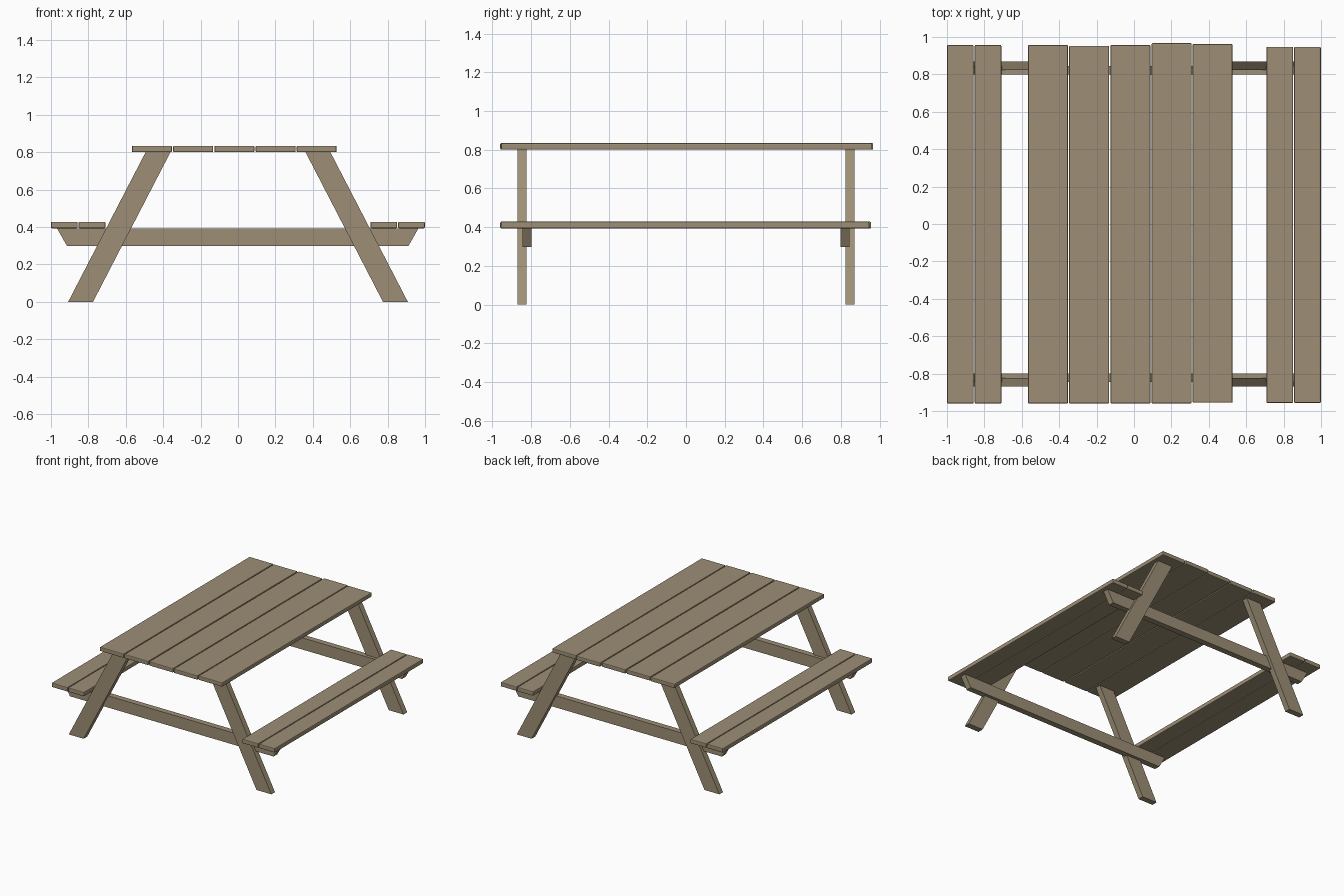
import bpy, bmesh

if "Cube" in bpy.data.objects:
    bpy.data.objects.remove(bpy.data.objects["Cube"])

wood = bpy.data.materials.new("weathered wood")
wood.diffuse_color = (0.34, 0.275, 0.18, 1)
wood.use_nodes = True
wood.node_tree.nodes["Principled BSDF"].inputs["Base Color"].default_value = wood.diffuse_color


def extrude_profile(name, profile, y0, y1, bevel=0.0):
    """Extrude an x/z outline along y, with optional chamfered edges."""
    bm = bmesh.new()
    face = bm.faces.new([bm.verts.new((x, y0, z)) for x, z in profile])
    ext = bmesh.ops.extrude_face_region(bm, geom=[face])
    new = [g for g in ext["geom"] if isinstance(g, bmesh.types.BMVert)]
    bmesh.ops.translate(bm, verts=new, vec=(0, y1 - y0, 0))
    if bevel:
        bmesh.ops.bevel(bm, geom=bm.edges[:], offset=bevel, segments=2,
                        profile=0.5, affect='EDGES')
    bmesh.ops.recalc_face_normals(bm, faces=bm.faces[:])
    mesh = bpy.data.meshes.new(name)
    bm.to_mesh(mesh)
    bm.free()
    mesh.materials.append(wood)
    obj = bpy.data.objects.new(name, mesh)
    bpy.context.collection.objects.link(obj)
    return obj


def plank(name, x0, x1, y0, y1, z0, z1):
    extrude_profile(name, [(x0, z0), (x1, z0), (x1, z1), (x0, z1)], y0, y1, 0.006)


# Table top planks: left edge, front end, back end (slightly uneven)
for i, (x, y0, y1) in enumerate([(-0.567, -0.96, 0.957), (-0.347, -0.96, 0.953),
                                 (-0.126, -0.96, 0.957), (0.094, -0.96, 0.967),
                                 (0.313, -0.955, 0.962)]):
    plank(f"top_plank_{i + 1}", x, x + 0.214, y0, y1, 0.80, 0.834)

# Bench planks, two per side
for i, (x, y0, y1) in enumerate([(-1.0, -0.96, 0.957), (-0.852, -0.96, 0.957),
                                 (0.708, -0.957, 0.947), (0.856, -0.957, 0.947)]):
    plank(f"bench_plank_{i + 1}", x, x + 0.143, y0, y1, 0.393, 0.428)

# Slanted legs and bench support beams at both ends
for end, s in (("front", -1), ("back", 1)):
    for side, m in (("left", -1), ("right", 1)):
        leg = [(m * 0.908, 0), (m * 0.775, 0), (m * 0.361, 0.80), (m * 0.494, 0.80)]
        extrude_profile(f"{end}_{side}_leg", leg, s * 0.823, s * 0.87)
    beam = [(-0.914, 0.298), (0.911, 0.298), (0.965, 0.393), (-0.968, 0.393)]
    extrude_profile(f"{end}_beam", beam, s * 0.798, s * 0.846)
